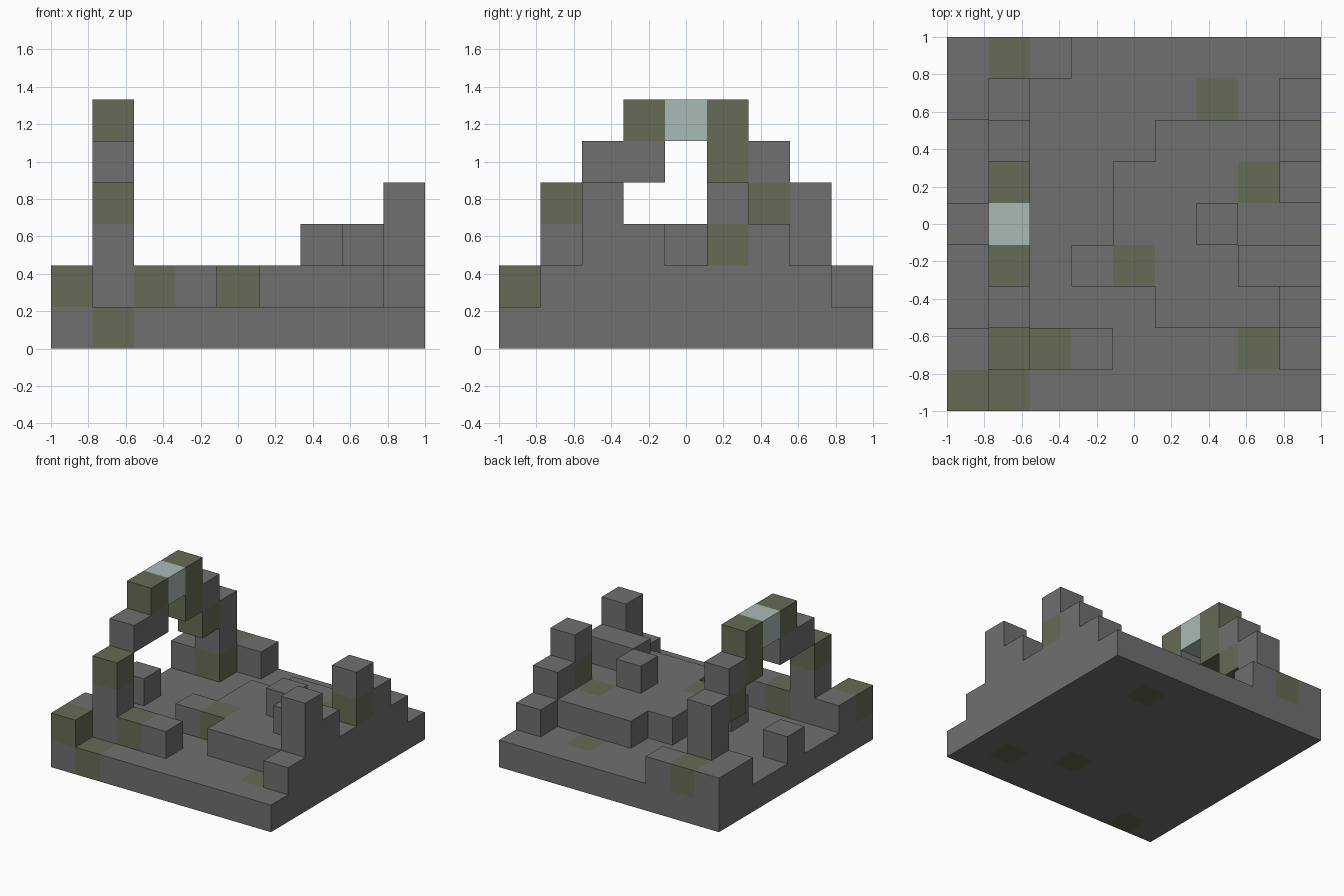
import bpy
import bmesh
from mathutils import Vector

cube = bpy.data.objects.get("Cube")
if cube:
    bpy.data.objects.remove(cube, do_unlink=True)

N = 9                # blocks along each side
U = 2 / N            # block size


def material(name, rgb):
    m = bpy.data.materials.new(name)
    m.use_nodes = True
    m.diffuse_color = (*rgb, 1)
    bsdf = next(n for n in m.node_tree.nodes if n.type == 'BSDF_PRINCIPLED')
    bsdf.inputs["Base Color"].default_value = (*rgb, 1)
    bsdf.inputs["Roughness"].default_value = 0.9
    return m


MATERIALS = [material("grey stone", (0.162, 0.162, 0.162)),
             material("mossy stone", (0.130, 0.150, 0.089)),
             material("pale crystal", (0.402, 0.497, 0.474))]
STONE, MOSS, CRYSTAL = range(3)


def box(i, j, k, ni=1, nj=1, nk=1):
    """All block cells of a cuboid starting at column i, row j, layer k."""
    return {(i + a, j + b, k + c)
            for a in range(ni) for b in range(nj) for c in range(nk)}


# Each part is a set of block cells
parts = {
    "ground_slab": box(0, 0, 0, N, N),
    "raised_floor": (box(5, 2, 1, 4) | box(3, 3, 1, 6) | box(4, 4, 1, 5, 2)
                     | box(5, 6, 1, 4)),
    "floor_stub": box(6, 4, 2),
    "side_wall": (box(8, 1, 1) | box(8, 2, 2, 1, 1, 2) | box(7, 3, 2, 2)
                  | box(8, 5, 2, 1, 1, 2) | box(8, 6, 2) | box(8, 7, 1)),
    "front_rubble": box(0, 0, 1, 1, 2) | box(2, 1, 1, 2),
    "back_rubble": box(0, 7, 1, 1, 2) | box(1, 8, 1, 2),
    "outer_stub": box(0, 4, 1),
    "arch_front_half": (box(1, 1, 1, 1, 1, 3) | box(1, 2, 4, 1, 2)
                        | box(1, 3, 5)),
    "arch_keystone": box(1, 4, 5),
    "arch_back_half": (box(1, 7, 1, 1, 1, 3) | box(1, 6, 3, 1, 1, 2)
                       | box(1, 5, 4, 1, 1, 2)),
}

# Blocks that are not plain stone
tint = {cell: MOSS for cell in (
    (1, 0, 0), (7, 1, 0), (6, 7, 0), (5, 2, 0),
    (0, 0, 1), (2, 1, 1), (4, 3, 1), (7, 5, 1), (8, 5, 2), (1, 8, 1),
    (1, 1, 3), (1, 3, 5), (1, 7, 1), (1, 6, 3), (1, 5, 4), (1, 5, 5))}
tint[1, 4, 5] = CRYSTAL

filled = set().union(*parts.values())
AXES = [Vector(v) for v in ((1, 0, 0), (0, 1, 0), (0, 0, 1))]


def build(name, cells):
    """Mesh the exposed sides of a part's blocks."""
    bm = bmesh.new()
    for cell in sorted(cells):
        centre = Vector(cell) + Vector((0.5, 0.5, 0.5))
        for n, axis in enumerate(AXES):
            for sign in (1, -1):
                normal = axis * sign
                if tuple(int(v) for v in Vector(cell) + normal) in filled:
                    continue
                p, q = AXES[(n + 1) % 3] / 2, AXES[(n + 2) % 3] / 2 * sign
                mid = centre + normal / 2
                corners = (mid - p - q, mid + p - q, mid + p + q, mid - p + q)
                face = bm.faces.new([
                    bm.verts.new((c.x * U - 1, c.y * U - 1, c.z * U))
                    for c in corners])
                face.material_index = tint.get(cell, STONE)
    bmesh.ops.remove_doubles(bm, verts=bm.verts, dist=U / 100)
    mesh = bpy.data.meshes.new(name)
    bm.to_mesh(mesh)
    bm.free()
    for m in MATERIALS:
        mesh.materials.append(m)
    bpy.context.collection.objects.link(bpy.data.objects.new(name, mesh))


for part_name, part_cells in parts.items():
    build(part_name, part_cells)
